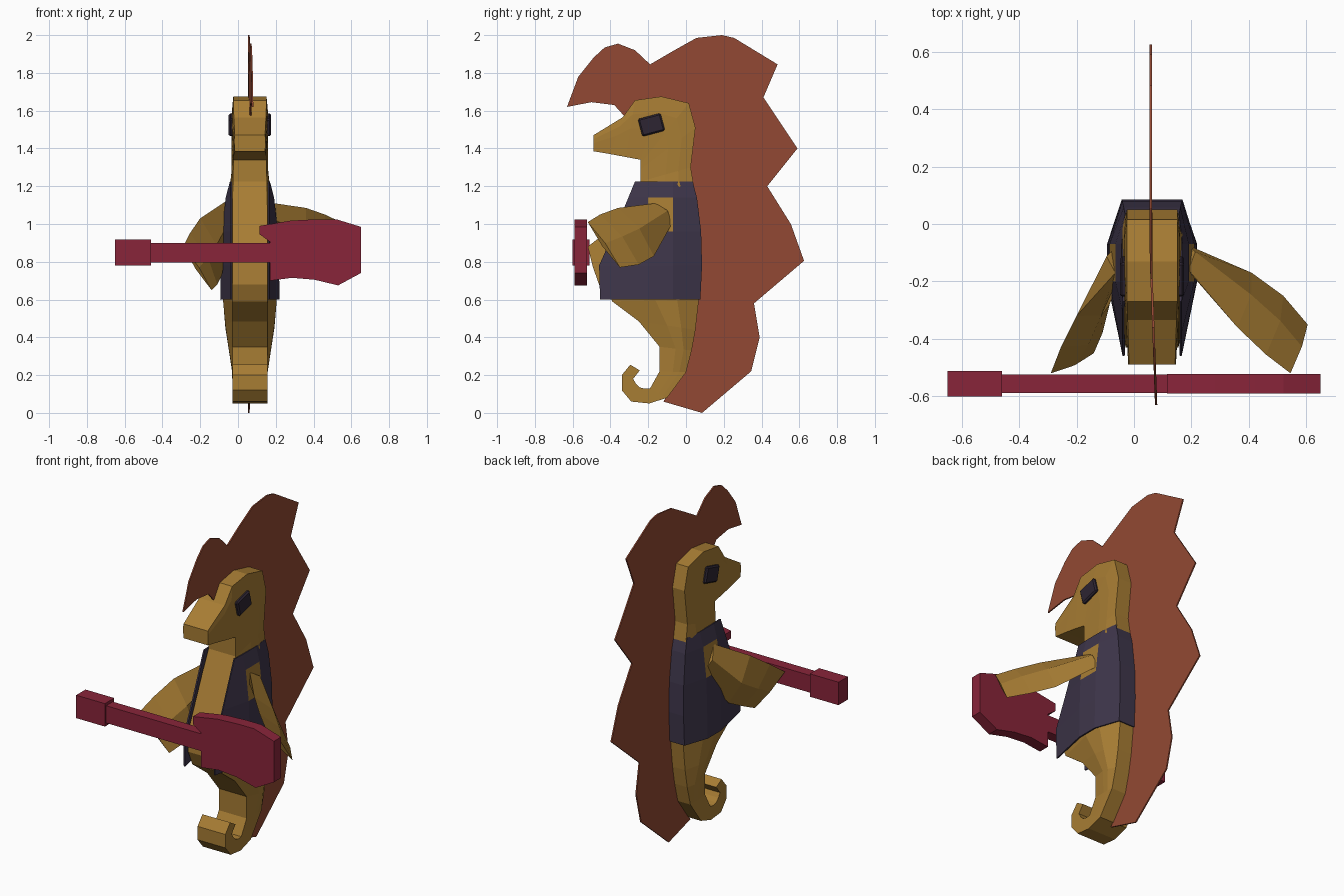
import bpy, bmesh, math
from mathutils import Vector

CX = 0.063  # centre plane of the animal


def mat(name, rgb):
    m = bpy.data.materials.new(name)
    m.diffuse_color = (*rgb, 1)
    return m


TAN = mat("tan skin", (0.39, 0.205, 0.034))
RUST = mat("rust fin", (0.29, 0.066, 0.033))
NAVY = mat("dark vest", (0.049, 0.037, 0.07))
RED = mat("crimson", (0.25, 0.018, 0.042))
BLACK = mat("eye black", (0.026, 0.018, 0.032))


def make(name, verts, faces, *mats):
    me = bpy.data.meshes.new(name)
    me.from_pydata([tuple(v) for v in verts], [], faces)
    bm = bmesh.new()
    bm.from_mesh(me)
    bmesh.ops.recalc_face_normals(bm, faces=bm.faces)
    bm.to_mesh(me)
    bm.free()
    for m in mats:
        me.materials.append(m)
    ob = bpy.data.objects.new(name, me)
    bpy.context.collection.objects.link(ob)
    return ob


def loft(name, rings, *mats):
    n = len(rings[0])
    verts = [v for r in rings for v in r]
    faces = [(i * n + j, i * n + (j + 1) % n, (i + 1) * n + (j + 1) % n, (i + 1) * n + j)
             for i in range(len(rings) - 1) for j in range(n)]
    faces += [tuple(range(n)), tuple(range(len(verts) - n, len(verts)))]
    return make(name, verts, faces, *mats)


def box(name, lo, hi, m):
    (a, b, c), (d, e, f) = lo, hi
    return loft(name, [[(x, b, c), (x, e, c), (x, e, f), (x, b, f)] for x in (a, d)], m)


# Body: front (y, z), back (y, z), edge half width, side half width
stations = [
    (-.49, 1.385, -.49, 1.47, .08, .083),
    (-.40, 1.37, -.335, 1.565, .085, .09),
    (-.32, 1.355, -.27, 1.655, .088, .093),
    (-.24, 1.34, -.13, 1.675, .088, .096),
    (-.24, 1.32, .015, 1.64, .088, .097),
    (-.24, 1.29, .05, 1.51, .088, .097),
    (-.24, 1.225, .025, 1.30, .09, .097),
    (-.30, 1.09, .055, 1.12, .092, .115),
    (-.42, .82, .072, .9, .092, .135),
    (-.43, .68, .072, .7, .092, .142),
    (-.39, .59, .068, .6, .092, .142),
    (-.25, .485, .05, .44, .092, .13),
    (-.14, .35, .03, .33, .092, .112),
    (-.14, .22, 0, .215, .092, .094),
    (-.19, .13, -.1, .08, .092, .092),
    (-.22, .128, -.195, .05, .092, .092),
    (-.245, .135, -.29, .06, .092, .092),
    (-.265, .155, -.34, .12, .092, .092),
    (-.28, .18, -.34, .2, .092, .092),
    (-.245, .225, -.295, .255, .092, .092),
]
rings = []
for fy, fz, by, bz, w, ws in stations:
    half = [(t, h) for t, h in ((0, w), (.5, ws), (.75, ws), (1, w))]
    loop = half + [(t, -h) for t, h in reversed(half)]
    rings.append([(CX + h, fy + (by - fy) * t, fz + (bz - fz) * t) for t, h in loop])
loft("body", rings, TAN)

# Vest: shell open at the front, with arm openings coloured as skin
levels = [  # z, front y, back y, side half width, back half width
    (1.225, -.27, .035, .106, .094),
    (1.14, -.305, .058, .128, .099),
    (.96, -.38, .08, .148, .104),
    (.78, -.46, .085, .154, .106),
    (.60, -.455, .076, .157, .106),
]
verts = []
for z, fy, by, ws, wb in levels:
    half = [(.103, fy), (ws, -.2), (ws, -.07), (wb, by)]
    verts += [(CX + h, y, z) for h, y in half] + [(CX - h, y, z) for h, y in reversed(half)]
faces = [(i * 8 + j, i * 8 + j + 1, i * 8 + j + 9, i * 8 + j + 8)
         for i in range(4) for j in range(7)]
vest = make("vest", verts, faces, NAVY, TAN)
for p in vest.data.polygons:
    c = p.center
    if .96 < c.z < 1.14 and -.16 < c.y < -.1:
        p.material_index = 1
sol = vest.modifiers.new("thickness", "SOLIDIFY")
sol.thickness = .008
sol.offset = -1


# Flippers: rings given by upper edge, lower edge and half thickness
def flipper(name, spans):
    rings = []
    axis = (Vector(spans[-1][0]) + Vector(spans[-1][1])
            - Vector(spans[0][0]) - Vector(spans[0][1]))
    for up, low, t in spans:
        up, low = Vector(up), Vector(low)
        n = (up - low).cross(axis).normalized() * t
        mid = (up + low) / 2
        rings.append([up, mid + n, low, mid - n])
    loft(name, rings, TAN)


flipper("arm_right", [
    ((.19, -.16, 1.11), (.19, -.075, 1.0), .035),
    ((.36, -.36, 1.085), (.41, -.17, .83), .035),
    ((.46, -.455, 1.05), (.52, -.25, .785), .03),
    ((.545, -.52, 1.01), (.605, -.35, .77), .015),
])
flipper("arm_left", [
    ((-.065, -.17, 1.12), (-.06, -.075, .98), .035),
    ((-.20, -.32, 1.03), (-.085, -.28, .73), .035),
    ((-.255, -.43, .95), (-.11, -.38, .68), .03),
    ((-.29, -.52, .88), (-.14, -.45, .65), .012),
])

# Eyes: tilted blocks on both sides of the head
for name, s in (("eye_right", 1), ("eye_left", -1)):
    eye = box(name, (-.018, -.062, -.048), (.018, .062, .048), BLACK)
    eye.location = (CX + s * .094, -.183, 1.525)
    eye.rotation_euler = (math.radians(15), 0, 0)
    bev = eye.modifiers.new("bevel", "BEVEL")
    bev.width = .008
    bev.segments = 1


# Fin: thin plate whose crest leans slightly to one side
outline = [
    (-.63, 1.62), (-.57, 1.78), (-.49, 1.88), (-.43, 1.935), (-.36, 1.955),
    (-.27, 1.92), (-.19, 1.845), (-.07, 1.915), (.055, 1.985), (.19, 2.0),
    (.255, 1.985), (.485, 1.845), (.41, 1.67), (.59, 1.40), (.43, 1.20),
    (.555, 1.0), (.625, .805), (.36, .58), (.39, .40), (.345, .22),
    (.085, 0), (-.12, .06), (-.06, .15), (-.02, .3), (.02, .6), (.02, 1.2),
    (-.02, 1.55), (-.15, 1.62), (-.29, 1.60), (-.33, 1.575), (-.38, 1.63), (-.50, 1.645),
]


def fin_x(y):
    return .058 + .036 * max(0, -y - .1)


loft("fin", [[(fin_x(y) + d, y, z) for y, z in outline] for d in (-.004, .004)], RUST)

# Guitar: body plate, neck and headstock
guitar = [
    (.115, .99), (.28, 1.018), (.42, 1.025), (.52, 1.025), (.65, .985), (.65, .74),
    (.53, .675), (.405, .705), (.285, .715), (.17, .70), (.17, .905), (.115, .945),
]
loft("guitar_body", [[(x, y, z) for x, z in guitar] for y in (-.59, -.523)], RED)
box("guitar_neck", (-.47, -.588, .797), (.18, -.525, .90), RED)
box("guitar_headstock", (-.65, -.60, .78), (-.46, -.512, .917), RED)
